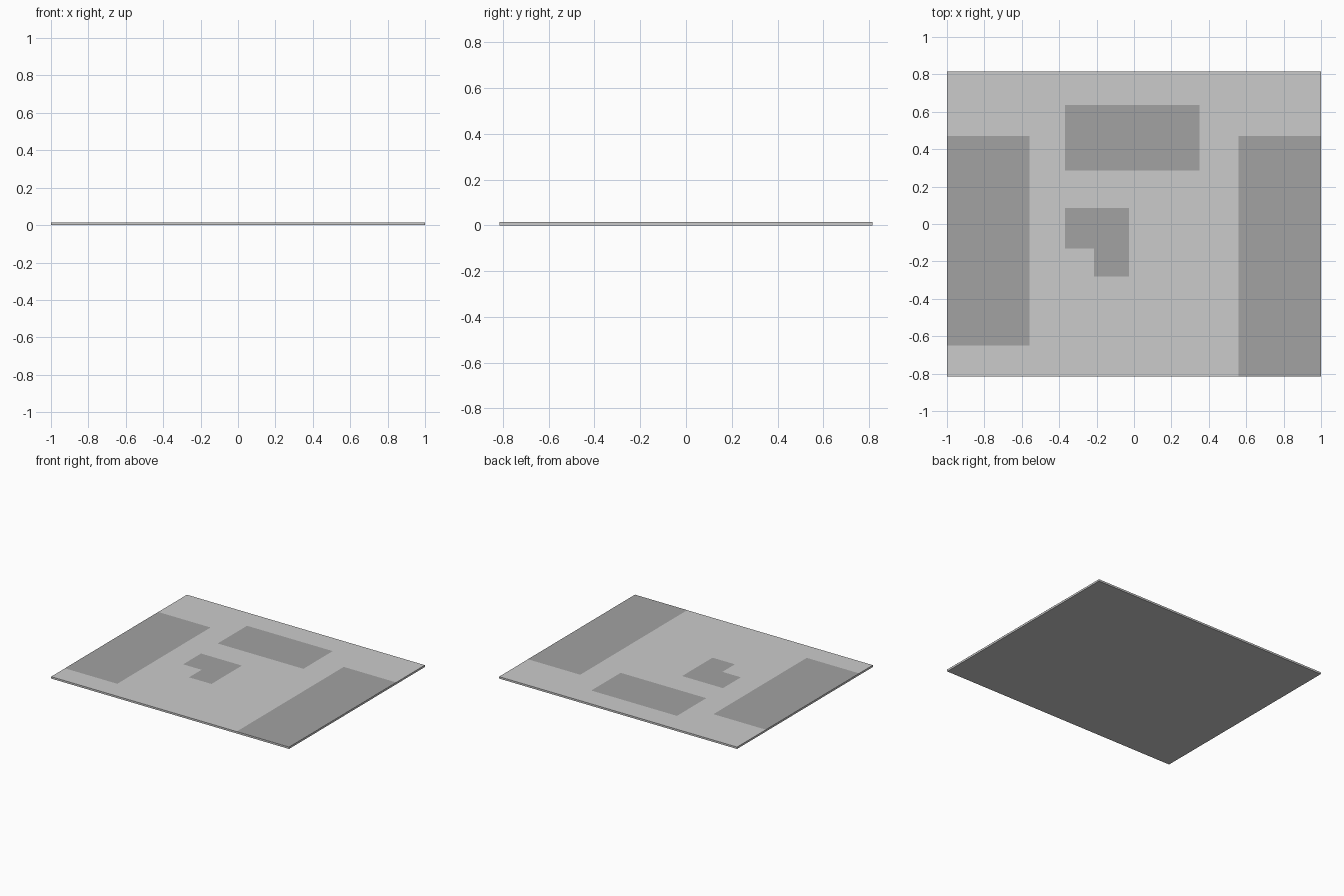
import bpy, bmesh

if "Cube" in bpy.data.objects:
    bpy.data.objects.remove(bpy.data.objects["Cube"])

TOP = 0.015    # slab thickness
LIFT = 0.0006  # keeps the flat markings just clear of the slab

dark = bpy.data.materials.new("dark_grey")
dark.diffuse_color = (0.36, 0.36, 0.36, 1)
dark.use_nodes = True
dark.node_tree.nodes["Principled BSDF"].inputs["Base Color"].default_value = dark.diffuse_color


def rect(x0, x1, y0, y1):
    return [(x0, y0), (x1, y0), (x1, y1), (x0, y1)]


def plate(name, outline, z, height=0.0, material=None):
    """Flat polygon, optionally extruded upwards into a slab."""
    bm = bmesh.new()
    face = bm.faces.new([bm.verts.new((x, y, z)) for x, y in outline])
    if height:
        ext = bmesh.ops.extrude_face_region(bm, geom=[face], use_keep_orig=True)
        verts = [g for g in ext["geom"] if isinstance(g, bmesh.types.BMVert)]
        bmesh.ops.translate(bm, verts=verts, vec=(0, 0, height))
        bmesh.ops.recalc_face_normals(bm, faces=bm.faces)
    mesh = bpy.data.meshes.new(name)
    bm.to_mesh(mesh)
    bm.free()
    if material:
        mesh.materials.append(material)
    obj = bpy.data.objects.new(name, mesh)
    bpy.context.collection.objects.link(obj)
    return obj


# Base slab
plate("base_slab", rect(-1, 1, -0.815, 0.815), 0, TOP - LIFT)

# Dark flat areas on the top surface
areas = {
    "left_area": rect(-1, -0.56, -0.65, 0.47),
    "right_area": rect(0.56, 1, -0.815, 0.47),
    "back_area": rect(-0.37, 0.35, 0.285, 0.637),
    "centre_l_area": [(-0.37, 0.085), (-0.37, -0.13), (-0.215, -0.13),
                      (-0.215, -0.28), (-0.027, -0.28), (-0.027, 0.085)],
}
for name, outline in areas.items():
    plate(name, outline, TOP, material=dark)
